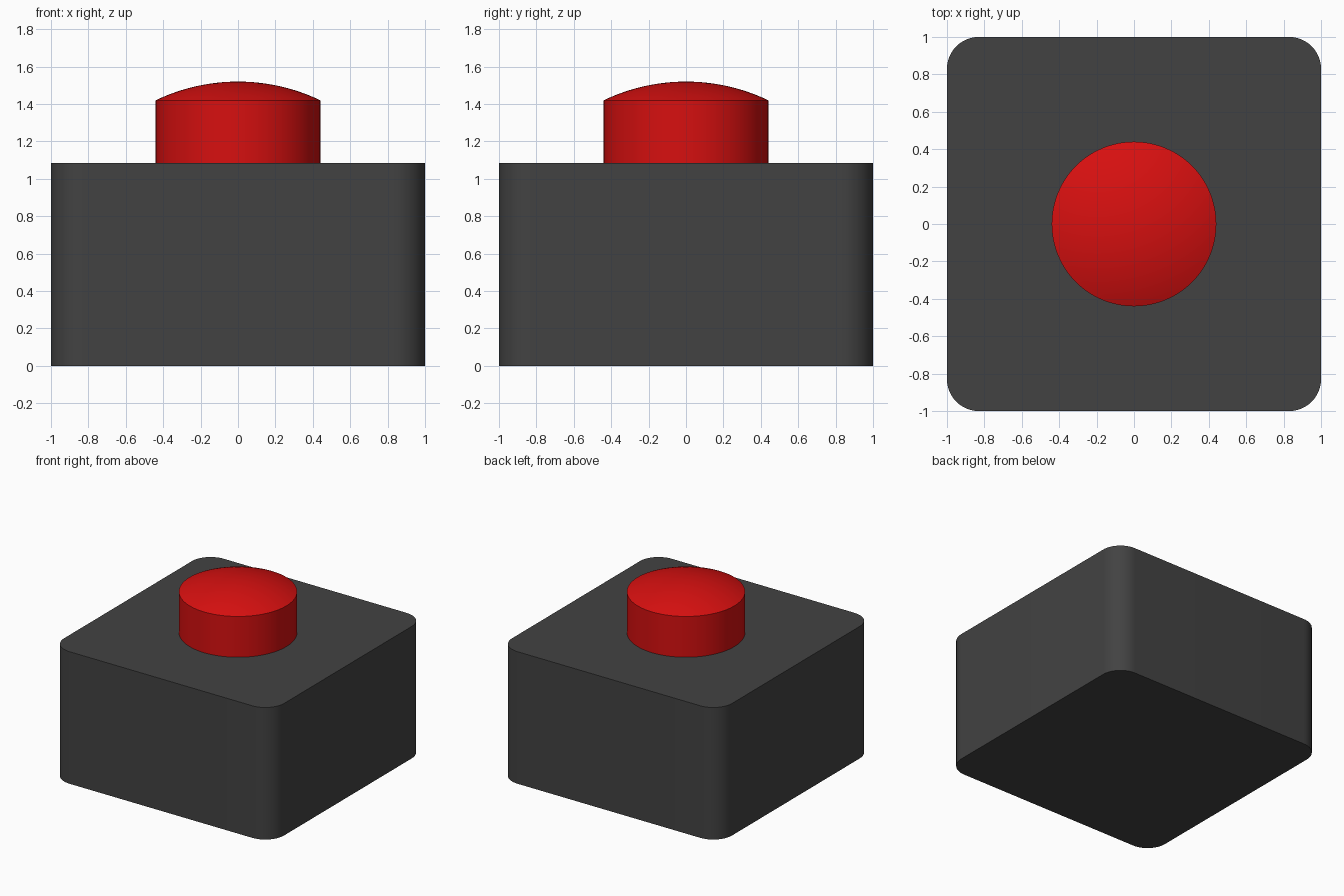
import bpy, bmesh, math

cube = bpy.data.objects.get("Cube")
if cube:
    bpy.data.objects.remove(cube, do_unlink=True)


def material(name, rgb):
    m = bpy.data.materials.new(name)
    m.use_nodes = True
    m.diffuse_color = (*rgb, 1)
    bsdf = next(n for n in m.node_tree.nodes if n.type == 'BSDF_PRINCIPLED')
    bsdf.inputs["Base Color"].default_value = (*rgb, 1)
    return m


def finish(name, bm, mat):
    bmesh.ops.recalc_face_normals(bm, faces=bm.faces[:])
    mesh = bpy.data.meshes.new(name)
    bm.to_mesh(mesh)
    bm.free()
    mesh.materials.append(mat)
    ob = bpy.data.objects.new(name, mesh)
    bpy.context.collection.objects.link(ob)
    bpy.ops.object.select_all(action='DESELECT')
    ob.select_set(True)
    bpy.context.view_layer.objects.active = ob
    bpy.ops.object.shade_smooth_by_angle(angle=math.radians(20))
    return ob


dark_grey = material("dark grey", (0.055, 0.055, 0.055))
red = material("red", (0.68, 0.005, 0.005))

# Housing: box with rounded vertical edges
HEIGHT, CORNER = 1.085, 0.17
bm = bmesh.new()
bmesh.ops.create_cube(bm, size=1)
for v in bm.verts:
    v.co = (v.co.x * 2, v.co.y * 2, (v.co.z + 0.5) * HEIGHT)
uprights = [e for e in bm.edges if abs(e.verts[0].co.z - e.verts[1].co.z) > 0.1]
bmesh.ops.bevel(bm, geom=uprights, offset=CORNER, segments=12, profile=0.5, affect='EDGES')
finish("housing", bm, dark_grey)

# Button: straight side and shallow spherical cap, spun around z
RADIUS, RIM, TOP = 0.44, 1.42, 1.52
rise = TOP - RIM
sphere = (RADIUS ** 2 + rise ** 2) / (2 * rise)
half_angle = math.asin(RADIUS / sphere)
profile = [(0, HEIGHT - 0.02), (RADIUS, HEIGHT - 0.02)]
for i in range(13):
    a = half_angle * (1 - i / 12)
    profile.append((sphere * math.sin(a), TOP - sphere + sphere * math.cos(a)))
bm = bmesh.new()
verts = [bm.verts.new((r, 0, z)) for r, z in profile]
edges = [bm.edges.new(pair) for pair in zip(verts, verts[1:])]
bmesh.ops.spin(bm, geom=verts + edges, cent=(0, 0, 0), axis=(0, 0, 1),
               angle=math.tau, steps=96)
bmesh.ops.remove_doubles(bm, verts=bm.verts[:], dist=0.0005)
finish("button", bm, red)
